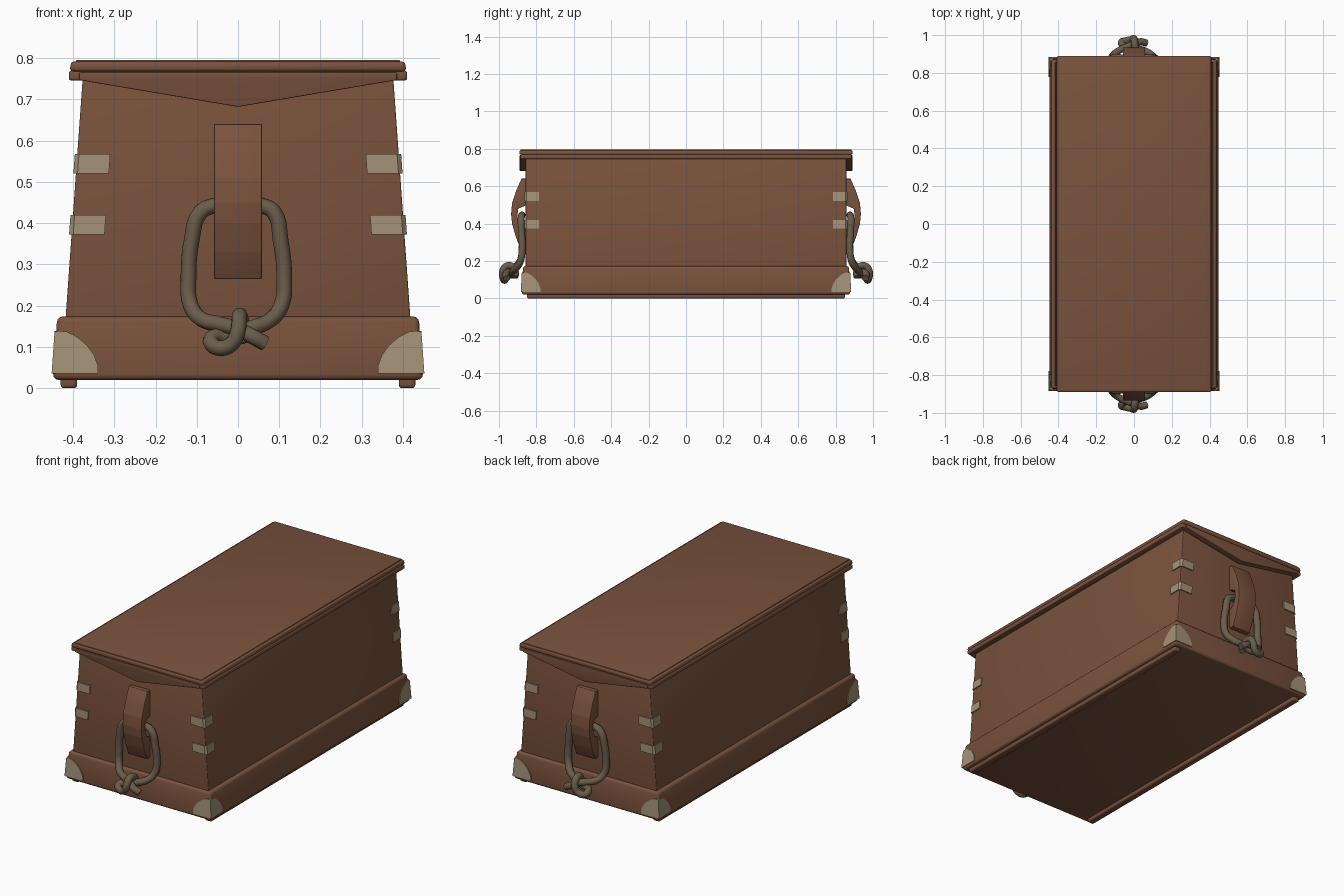
import bpy, bmesh, math

if "Cube" in bpy.data.objects:
    bpy.data.objects.remove(bpy.data.objects["Cube"])


def material(name, rgb):
    m = bpy.data.materials.new(name)
    m.diffuse_color = (*rgb, 1)
    m.use_nodes = True
    m.node_tree.nodes["Principled BSDF"].inputs["Base Color"].default_value = m.diffuse_color
    return m


WOOD = material("reddish brown wood", (0.195, 0.085, 0.047))
BRASS = material("pale brass", (0.37, 0.29, 0.185))
ROPE = material("grey brown rope", (0.145, 0.108, 0.07))


def smooth(ob, angle=35):
    bpy.ops.object.select_all(action='DESELECT')
    bpy.context.view_layer.objects.active = ob
    ob.select_set(True)
    bpy.ops.object.shade_smooth_by_angle(angle=math.radians(angle))


def loft(name, ring_a, ring_b, mat, bevel=0, mirror=(False, False)):
    """Solid between two matching rings of points, optionally bevelled and mirrored."""
    bm = bmesh.new()
    a = [bm.verts.new(p) for p in ring_a]
    b = [bm.verts.new(p) for p in ring_b]
    n = len(a)
    bm.faces.new(a)
    bm.faces.new(b)
    for i in range(n):
        j = (i + 1) % n
        bm.faces.new((a[i], a[j], b[j], b[i]))
    bmesh.ops.recalc_face_normals(bm, faces=bm.faces[:])
    if bevel:
        bmesh.ops.bevel(bm, geom=bm.edges[:], offset=bevel, segments=3,
                        profile=0.5, affect='EDGES', clamp_overlap=True)
    me = bpy.data.meshes.new(name)
    bm.to_mesh(me)
    bm.free()
    me.materials.append(mat)
    ob = bpy.data.objects.new(name, me)
    bpy.context.collection.objects.link(ob)
    smooth(ob)
    if any(mirror):
        mod = ob.modifiers.new("Mirror", 'MIRROR')
        mod.use_axis = (mirror[0], mirror[1], False)
        mod.use_mirror_merge = False
    return ob


def rect(x, y, z):
    return [(-x, -y, z), (x, -y, z), (x, y, z), (-x, y, z)]


def body_x(z):
    return 0.418 - 0.0713 * (z - 0.17)


def plinth_x(z):
    return 0.449 - 0.07 * (z - 0.02)


def plinth_y(z):
    return 0.879 - 0.05 * (z - 0.02)


BODY_Y = 0.857

# Tapered body and plinth
loft("chest_body", rect(body_x(0.1), BODY_Y, 0.1), rect(body_x(0.76), BODY_Y, 0.76), WOOD, 0.004)
loft("plinth", rect(plinth_x(0.02), plinth_y(0.02), 0.02),
     rect(plinth_x(0.174), plinth_y(0.174), 0.174), WOOD, 0.014)

# Runners under the long sides
runner = [(0.39, 0.0), (0.43, 0.0), (0.43, 0.04), (0.39, 0.04)]
loft("runner", [(x, -0.85, z) for x, z in runner], [(x, 0.85, z) for x, z in runner],
     WOOD, 0.008, (True, False))

# Lid: lower moulding, upper moulding and thin top panel
loft("lid_lower_moulding", rect(0.41, 0.885, 0.746), rect(0.41, 0.885, 0.77), WOOD, 0.006)
loft("lid_upper_moulding", rect(0.408, 0.89, 0.768), rect(0.405, 0.89, 0.792), WOOD, 0.008)
loft("lid_top", rect(0.393, 0.884, 0.785), rect(0.392, 0.884, 0.796), WOOD, 0.002)

# Pointed lip hanging below the lid at each end
lip = [(-0.385, 0.766), (-0.385, 0.747), (0, 0.682), (0.385, 0.747), (0.385, 0.766)]
loft("lid_end_lip", [(x, -0.889, z) for x, z in lip], [(x, -0.85, z) for x, z in lip],
     WOOD, 0.003, (False, True))

# Rope cleat at each end, notched behind so the rope can pass
cleat = [(0.85, 0.64), (0.88, 0.64), (0.908, 0.575), (0.93, 0.51), (0.935, 0.45),
         (0.93, 0.40), (0.91, 0.33), (0.885, 0.265), (0.85, 0.265),
         (0.85, 0.375), (0.885, 0.395), (0.902, 0.44), (0.897, 0.48), (0.85, 0.50)]
loft("rope_cleat", [(-0.058, -y, z) for y, z in cleat], [(0.058, -y, z) for y, z in cleat],
     WOOD, 0.002, (False, True))

# Brass straps folded round the body corners
def strap_ring(z, t=0.006, arm=0.08):
    w, y = body_x(z), BODY_Y
    return [(w - arm, y + t, z), (w - 0.004, y + t, z), (w + t, y + t - 0.01, z),
            (w + t, y - arm + 0.01, z), (w - 0.01, y - arm + 0.01, z),
            (w - 0.01, y - 0.01, z), (w - arm, y - 0.01, z)]


for label, z0, z1 in (("lower", 0.373, 0.42), ("upper", 0.52, 0.568)):
    loft(label + "_corner_strap", strap_ring(z0), strap_ring(z1), BRASS, 0, (True, True))

# Brass quarter-round plates on the plinth corners
plate = [(0, 0.035), (0.112, 0.035), (0.111, 0.055), (0.1, 0.08), (0.082, 0.103),
         (0.055, 0.125), (0.03, 0.137), (0.008, 0.139), (0, 0.135)]


def plate_end(t):
    return [(plinth_x(z) + 0.004 - u, plinth_y(z) + t, z) for u, z in plate]


def plate_side(t):
    return [(plinth_x(z) + t, plinth_y(z) + 0.004 - u * 0.92, z) for u, z in plate]


loft("end_corner_plate", plate_end(-0.012), plate_end(0.005), BRASS, 0, (True, True))
loft("side_corner_plate", plate_side(-0.012), plate_side(0.004), BRASS, 0, (True, True))

# Knotted rope handle at each end: loop through the cleat, knot, short tail
rope_path = [
    (0.066, 0.958, 0.108), (0.035, 0.965, 0.125), (0.0, 0.952, 0.143),
    (-0.045, 0.935, 0.155), (-0.09, 0.912, 0.168), (-0.116, 0.885, 0.205),
    (-0.12, 0.876, 0.27), (-0.112, 0.88, 0.36), (-0.092, 0.882, 0.425),
    (-0.06, 0.879, 0.442), (0.0, 0.877, 0.445), (0.06, 0.879, 0.442),
    (0.088, 0.882, 0.425), (0.103, 0.88, 0.36), (0.112, 0.876, 0.27),
    (0.105, 0.885, 0.20), (0.075, 0.908, 0.163), (0.03, 0.925, 0.145),
    (-0.02, 0.93, 0.125), (-0.058, 0.945, 0.125), (-0.066, 0.962, 0.11),
    (-0.045, 0.97, 0.097), (-0.015, 0.977, 0.108), (0.0, 0.981, 0.14),
    (0.003, 0.962, 0.172), (0.006, 0.93, 0.172), (0.012, 0.912, 0.14),
    (0.025, 0.915, 0.115)]

for label, s in (("front", -1), ("back", 1)):
    cu = bpy.data.curves.new(label + "_rope_handle", 'CURVE')
    cu.dimensions = '3D'
    cu.bevel_depth = 0.019
    cu.bevel_resolution = 3
    cu.use_fill_caps = True
    sp = cu.splines.new('BEZIER')
    sp.resolution_u = 5
    sp.bezier_points.add(len(rope_path) - 1)
    for bp, (x, y, z) in zip(sp.bezier_points, rope_path):
        bp.co = (x, s * y, z)
        bp.handle_left_type = bp.handle_right_type = 'AUTO'
    cu.materials.append(ROPE)
    ob = bpy.data.objects.new(label + "_rope_handle", cu)
    bpy.context.collection.objects.link(ob)
    bpy.ops.object.select_all(action='DESELECT')
    bpy.context.view_layer.objects.active = ob
    ob.select_set(True)
    bpy.ops.object.convert(target='MESH')
    smooth(bpy.context.view_layer.objects.active, 50)
